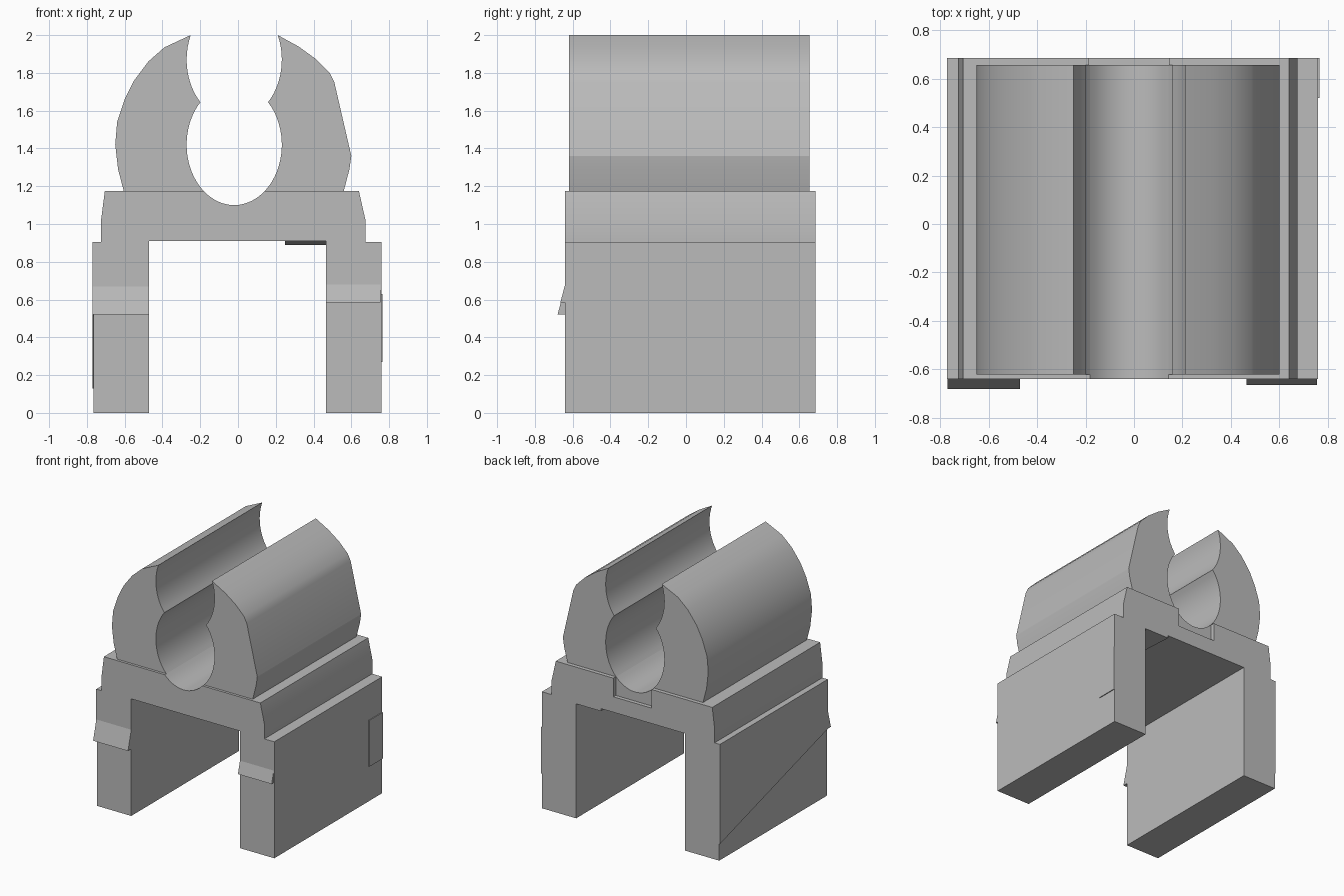
import bpy, bmesh
from math import sin, cos, radians

cube = bpy.data.objects.get("Cube")
if cube:
    bpy.data.objects.remove(cube, do_unlink=True)

# Single plain grey
grey = bpy.data.materials.new("mid grey")
grey.use_nodes = True
grey.diffuse_color = (0.5, 0.5, 0.5, 1)
grey.node_tree.nodes["Principled BSDF"].inputs["Base Color"].default_value = (0.5, 0.5, 0.5, 1)


def prism(name, profile, start, end, along="y"):
    """Extrude a profile: (x, z) along y, or (y, z) along x."""
    bm = bmesh.new()

    def place(p, d):
        return (p[0], d, p[1]) if along == "y" else (d, p[0], p[1])

    a = [bm.verts.new(place(p, start)) for p in profile]
    b = [bm.verts.new(place(p, end)) for p in profile]
    bm.faces.new(a)
    bm.faces.new(b[::-1])
    for i in range(len(a)):
        j = (i + 1) % len(a)
        bm.faces.new((a[i], b[i], b[j], a[j]))
    bmesh.ops.recalc_face_normals(bm, faces=bm.faces)
    mesh = bpy.data.meshes.new(name)
    bm.to_mesh(mesh)
    bm.free()
    mesh.materials.append(grey)
    obj = bpy.data.objects.new(name, mesh)
    bpy.context.collection.objects.link(obj)
    return obj


def activate(obj):
    bpy.ops.object.select_all(action="DESELECT")
    obj.select_set(True)
    bpy.context.view_layer.objects.active = obj


def smooth(obj):
    activate(obj)
    bpy.ops.object.shade_smooth_by_angle(angle=radians(20))


def arc(centre_z, t0, t1, steps, side=1):
    """Elliptical bore wall, angles in degrees."""
    ts = [radians(t0 + (t1 - t0) * i / steps) for i in range(steps + 1)]
    return [(-0.02 + side * 0.252 * cos(t), centre_z + 0.32 * sin(t)) for t in ts]


LOWER, UPPER = 1.42, 1.87
TOP = 1.175

# Saddle base: two legs, a bridge with stepped shoulders and the bore's floor
base = prism("saddle_base",
             [(-0.765, 0), (-0.47, 0), (-0.47, 0.91), (0.465, 0.91), (0.465, 0),
              (0.76, 0), (0.76, 0.905), (0.675, 0.905), (0.675, 1.02), (0.64, TOP)]
             + arc(LOWER, -50, -130, 14)
             + [(-0.705, TOP), (-0.725, 1.02), (-0.725, 0.905), (-0.765, 0.905)],
             -0.64, 0.685)

# Square notch in the back edge, under the bore
cutter = prism("notch_cutter", [(-0.185, 1.03), (0.145, 1.03), (0.145, 1.3), (-0.185, 1.3)],
               0.655, 0.8)
cutter.hide_render = True
cut = base.modifiers.new("notch", "BOOLEAN")
cut.operation = "DIFFERENCE"
cut.solver = "EXACT"
cut.object = cutter
activate(base)
bpy.ops.object.modifier_apply(modifier=cut.name)
bpy.data.objects.remove(cutter, do_unlink=True)
smooth(base)

# Clip jaws: a rounded one on the right, one with a flat flank on the left
outlines = {
    "right_jaw": (-1, [(-0.605, TOP), (-0.635, 1.29), (-0.65, 1.42), (-0.64, 1.54),
                       (-0.6, 1.66), (-0.55, 1.76), (-0.475, 1.86), (-0.39, 1.935)]),
    "left_jaw": (1, [(0.56, TOP), (0.59, 1.29), (0.6, 1.36), (0.51, 1.75),
                     (0.485, 1.80), (0.41, 1.875), (0.32, 1.94)]),
}
for name, (side, outer) in outlines.items():
    inner = arc(UPPER, 24, -44.7, 12, side) + arc(LOWER, 44.7, -50, 16, side)[1:]
    smooth(prism(name, outer + inner, -0.62, 0.655))

# Wedge lips on the front of the legs
prism("right_leg_lip", [(-0.64, 0.52), (-0.68, 0.52), (-0.64, 0.67)], -0.77, -0.47, "x")
prism("left_leg_lip", [(-0.64, 0.585), (-0.665, 0.585), (-0.64, 0.68)], 0.465, 0.755, "x")

# Thin raised skins on the outer sides of the legs
prism("right_leg_skin", [(0.685, 0.13), (0.685, 0.905), (-0.64, 0.905), (-0.64, 0.52)],
      -0.771, -0.765, "x")
prism("left_leg_skin", [(0.685, 0.27), (0.685, 0.63), (0.52, 0.63), (0.52, 0.27)],
      0.76, 0.766, "x")

# Shallow wedge under the bridge at the back
prism("bridge_wedge", [(0.3, 0.91), (0.685, 0.91), (0.685, 0.89)], 0.25, 0.465, "x")
